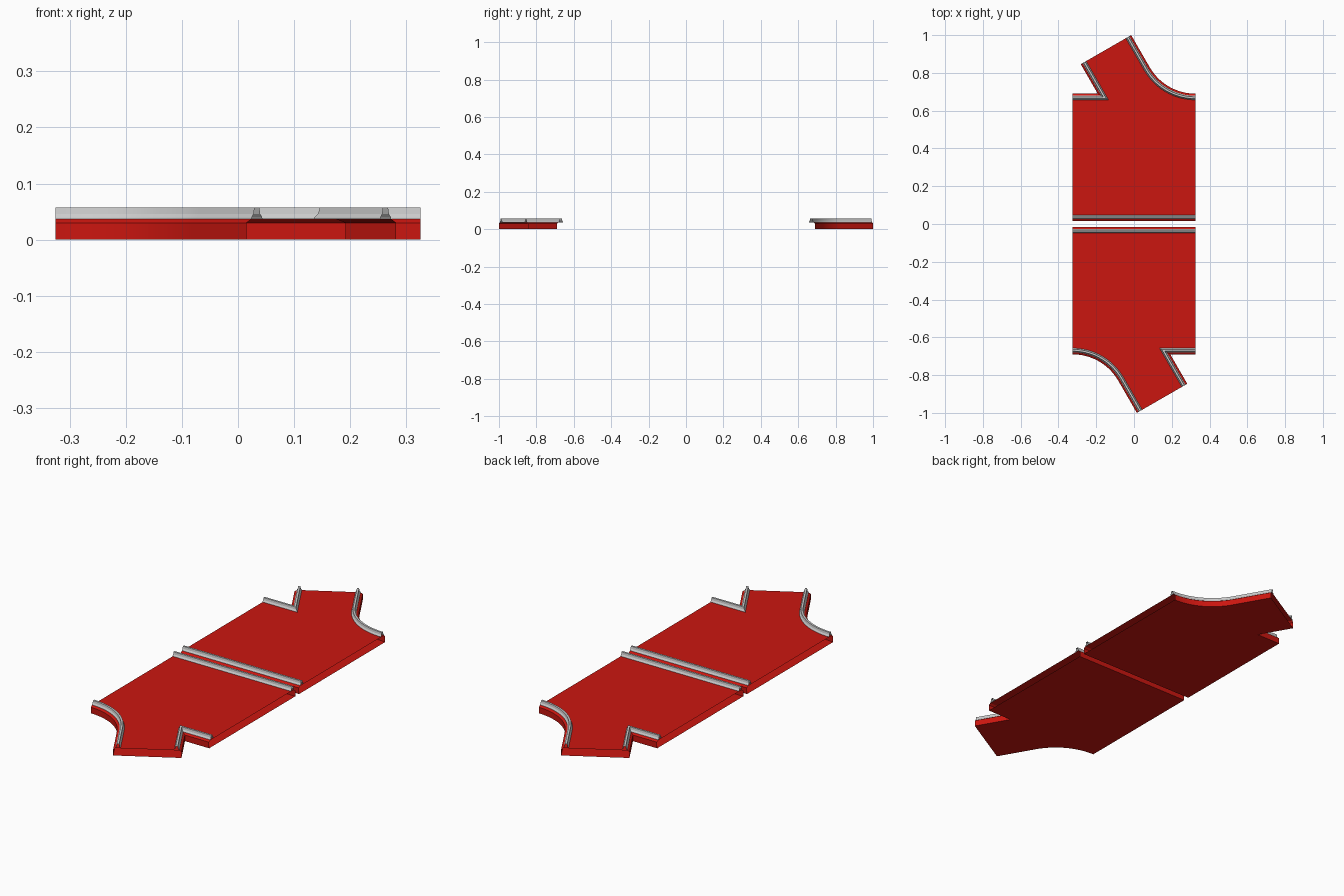
import bpy, bmesh
from math import sin, cos, pi, radians

if "Cube" in bpy.data.objects:
    bpy.data.objects.remove(bpy.data.objects["Cube"])

W = 0.325                 # half width
Y = -0.69                 # edge the ramp leaves from
R = 0.279                 # fillet radius beside the ramp
N = (cos(pi / 6), 0.5)    # normal of the ramp's sides
ARC = 18


# Outline paths counterclockwise, moved inwards by d
def gap_edge(d):
    return [(W, -0.015 - d), (-W, -0.015 - d)]


def curved_edge(d):
    pts = []
    for i in range(ARC + 1):
        a = pi / 2 - (pi / 3) * i / ARC
        pts.append((-W + (R + d) * cos(a), Y - R + (R + d) * sin(a)))
    return pts + [(0.015 + d * N[0], -1 + d * N[1])]


def notch_edge(d):
    return [(0.282 - d * N[0], -0.846 - d * N[1]),
            (0.192 - d * 3 ** 0.5, Y + d), (W, Y + d)]


EDGES = [gap_edge, curved_edge, notch_edge]


# Sweep an (offset, height) profile along an edge
def sweep(bm, edge, profile):
    rows = [[bm.verts.new((x, y, z)) for x, y in edge(d)] for d, z in profile]
    for a, b in zip(rows, rows[1:]):
        for k in range(len(a) - 1):
            bm.faces.new((a[k], a[k + 1], b[k + 1], b[k]))
    return rows


def finish(bm, name, mat=None):
    me = bpy.data.meshes.new(name)
    bm.to_mesh(me)
    bm.free()
    if mat:
        me.materials.append(mat)
    # second half is the same piece turned by 180 degrees
    for side, turn in (("front", 0), ("back", pi)):
        ob = bpy.data.objects.new(side + "_" + name, me)
        ob.rotation_euler.z = turn
        bpy.context.collection.objects.link(ob)
    bpy.ops.object.select_all(action='DESELECT')
    ob.select_set(True)
    bpy.context.view_layer.objects.active = ob
    bpy.ops.object.shade_smooth_by_angle(angle=radians(12))


red = bpy.data.materials.new("red")
red.diffuse_color = (0.6, 0.008, 0.005, 1)
red.use_nodes = True
red.node_tree.nodes["Principled BSDF"].inputs["Base Color"].default_value = red.diffuse_color

# Road deck: chamfered side walls, top and underside; road ends stay open
bm = bmesh.new()
top, bottom = [], []
for e in EDGES:
    rows = sweep(bm, e, [(0, 0), (0, 0.03), (0.0104, 0.037)])
    bottom += rows[0]
    top += rows[-1]
bm.faces.new(top)
bm.faces.new(bottom[::-1])
finish(bm, "road_deck", red)

# Crash barriers along all closed edges
bm = bmesh.new()
for e in EDGES:
    sweep(bm, e, [(0.0104, 0.037), (0.0110, 0.040), (0.0150, 0.046), (0.0168, 0.057),
                  (0.0266, 0.057), (0.0284, 0.046), (0.0324, 0.040), (0.0330, 0.037)])
finish(bm, "crash_barrier")
